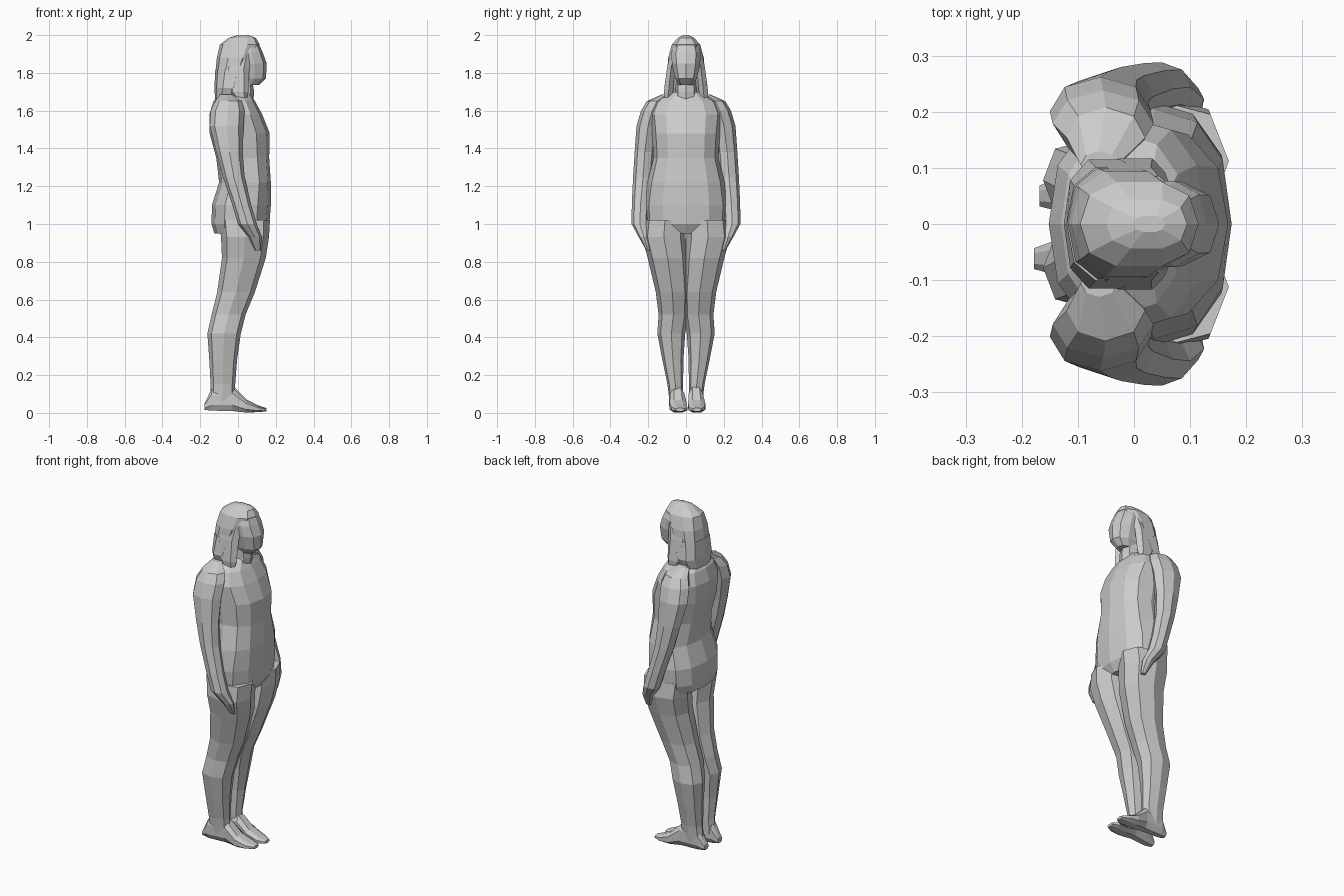
import bpy, bmesh, math


def spow(v, e):
    return math.copysign(abs(v) ** e, v)


def loft(name, rings, n=8, side=1, axis='z', e=0.8, turn=0.0, shift=0.0):
    """Rings are (position, min, max, min, max) across the loft axis."""
    bm = bmesh.new()
    loops = []
    for p, a0, a1, b0, b1 in rings:
        loop = []
        for i in range(n):
            t = 2 * math.pi * (i + turn) / n
            a = (a0 + a1) / 2 + (a1 - a0) / 2 * spow(math.cos(t), e)
            b = (b0 + b1) / 2 + (b1 - b0) / 2 * spow(math.sin(t), e)
            co = (a + shift, b * side, p) if axis == 'z' else (p + shift, a * side, b)
            loop.append(bm.verts.new(co))
        loops.append(loop)
    for lo, hi in zip(loops, loops[1:]):
        for i in range(n):
            j = (i + 1) % n
            bm.faces.new((lo[i], lo[j], hi[j], hi[i]))
    bm.faces.new(loops[0][::-1])
    bm.faces.new(loops[-1])
    bmesh.ops.recalc_face_normals(bm, faces=bm.faces)
    mesh = bpy.data.meshes.new(name)
    bm.to_mesh(mesh)
    bm.free()
    ob = bpy.data.objects.new(name, mesh)
    bpy.context.collection.objects.link(ob)
    return ob


def sym(rings):
    return [(z, x0, x1, -y, y) for z, x0, x1, y in rings]


# Torso: hips, belly, waist, bust and sloping shoulders (figure faces +x)
loft("torso", sym([
    (0.95, -0.125, 0.135, 0.195), (1.00, -0.14, 0.166, 0.215),
    (1.10, -0.138, 0.174, 0.222), (1.22, -0.10, 0.174, 0.205),
    (1.35, -0.115, 0.165, 0.172), (1.48, -0.15, 0.168, 0.18),
    (1.58, -0.152, 0.128, 0.19), (1.65, -0.13, 0.09, 0.16),
    (1.70, -0.09, 0.06, 0.07)]), n=12, e=0.85)

# Neck and face
loft("neck", sym([(1.62, -0.07, 0.08, 0.07), (1.70, -0.06, 0.085, 0.055),
                  (1.80, -0.05, 0.07, 0.055)]))
loft("face", sym([
    (1.735, -0.03, 0.11, 0.04), (1.77, -0.05, 0.148, 0.06),
    (1.85, -0.06, 0.152, 0.078), (1.91, -0.06, 0.13, 0.08),
    (1.955, -0.05, 0.11, 0.065)]), n=10)

# Long hair: cap over the skull and fall down the back
loft("hair_cap", sym([
    (1.80, -0.12, 0.05, 0.105), (1.88, -0.112, 0.085, 0.098),
    (1.95, -0.096, 0.115, 0.078), (1.985, -0.05, 0.095, 0.045),
    (2.00, 0.0, 0.055, 0.015)]), n=10)
loft("hair_back", sym([
    (1.64, -0.12, -0.02, 0.09), (1.72, -0.125, 0.02, 0.12),
    (1.82, -0.12, 0.05, 0.105)]), n=10)

for tag, s in (("left", 1), ("right", -1)):
    # Lock of hair over the shoulder
    loft(tag + "_hair_lock", [
        (1.63, 0.015, 0.04, 0.09, 0.11), (1.70, -0.05, 0.055, 0.065, 0.12),
        (1.82, -0.08, 0.06, 0.055, 0.104), (1.90, -0.05, 0.07, 0.04, 0.088)],
        n=6, side=s)

    # Arm hanging down, swinging forward to the hand
    loft(tag + "_arm", [
        (0.86, 0.09, 0.12, 0.19, 0.21), (0.93, 0.055, 0.125, 0.195, 0.25),
        (1.00, 0.0, 0.10, 0.20, 0.288), (1.10, -0.03, 0.07, 0.195, 0.287),
        (1.25, -0.08, 0.035, 0.175, 0.28), (1.38, -0.115, 0.025, 0.165, 0.272),
        (1.52, -0.15, 0.03, 0.14, 0.262), (1.60, -0.145, 0.035, 0.12, 0.238),
        (1.65, -0.12, 0.02, 0.10, 0.208), (1.685, -0.095, -0.03, 0.08, 0.13)],
        n=8, side=s, e=1.0)

    # Leg: wide thigh, knee, calf and ankle
    loft(tag + "_leg", [
        (0.04, -0.15, -0.02, 0.02, 0.085), (0.15, -0.145, -0.015, 0.015, 0.098),
        (0.28, -0.152, -0.005, 0.014, 0.125), (0.42, -0.162, 0.015, 0.004, 0.152),
        (0.52, -0.14, 0.04, -0.012, 0.145), (0.64, -0.11, 0.09, -0.015, 0.16),
        (0.82, -0.085, 0.147, -0.008, 0.203), (0.93, -0.09, 0.164, 0.002, 0.232),
        (1.02, -0.10, 0.169, 0.002, 0.222)], n=8, side=s)

    # Foot: heel to flat toes, the right one turned inward
    foot = [
        (-0.178, 0.03, 0.07, 0.015, 0.05), (-0.14, 0.02, 0.085, 0.008, 0.13),
        (-0.03, 0.012, 0.092, 0.006, 0.14), (0.04, 0.008, 0.105, 0.0, 0.07),
        (0.10, 0.012, 0.10, 0.003, 0.04), (0.14, 0.035, 0.08, 0.008, 0.026)]
    turn_in = 0.12 if s < 0 else 0.0
    foot = [(x, a - turn_in * (x + 0.08), b - turn_in * (x + 0.08), c, d)
            for x, a, b, c, d in foot]
    loft(tag + "_foot", foot, n=8, side=s, axis='x', turn=0.5,
         shift=0.01 if s > 0 else 0.0)
